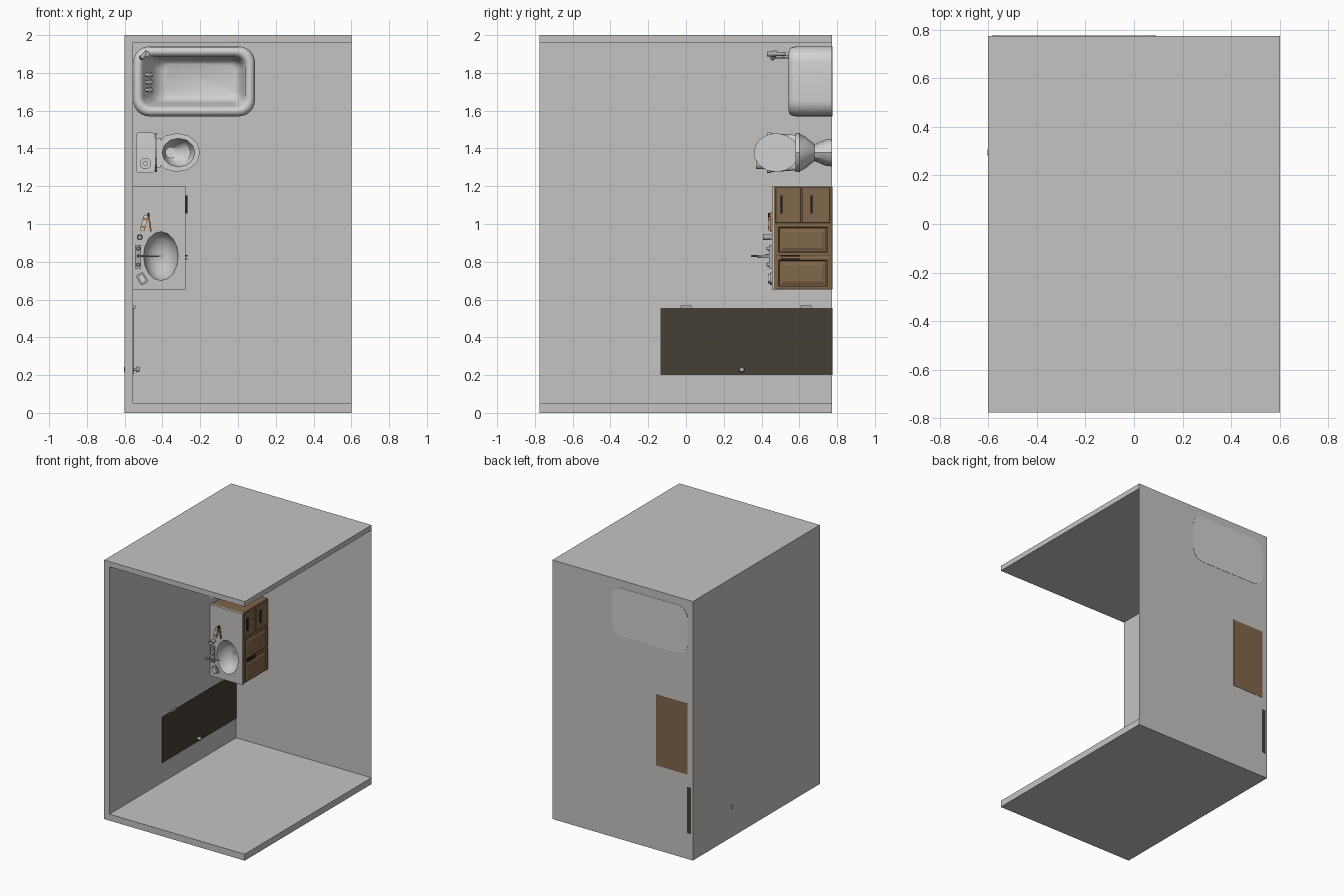
import bpy, math
from mathutils import Vector, Matrix

# Room is built upright (x, y along wall, z height), then laid on its back
LAY = Matrix.Translation((0, 0.77, 0)) @ Matrix.Rotation(math.radians(90), 4, 'X')


def material(name, rgb):
    m = bpy.data.materials.new(name)
    m.diffuse_color = (*rgb, 1)
    return m


WALL = material("warm grey", (0.56, 0.55, 0.535))
WHITE = material("porcelain", (0.64, 0.64, 0.64))
WOOD = material("cabinet wood", (0.22, 0.135, 0.07))
DOOR = material("dark door", (0.06, 0.05, 0.037))
METAL = material("metal", (0.42, 0.42, 0.42))
BLACK = material("black", (0.015, 0.015, 0.015))
ORANGE = material("orange", (0.5, 0.2, 0.07))


def loft(name, rings, mat, smooth=None, start=True, end=True):
    n = len(rings[0])
    verts = [LAY @ Vector(p) for r in rings for p in r]
    faces = [(k * n + i, k * n + (i + 1) % n, (k + 1) * n + (i + 1) % n, (k + 1) * n + i)
             for k in range(len(rings) - 1) for i in range(n)]
    if start:
        faces.append(tuple(reversed(range(n))))
    if end:
        faces.append(tuple(range((len(rings) - 1) * n, len(rings) * n)))
    me = bpy.data.meshes.new(name)
    me.from_pydata(verts, [], faces)
    me.materials.append(mat)
    ob = bpy.data.objects.new(name, me)
    bpy.context.collection.objects.link(ob)
    if smooth:
        bpy.ops.object.select_all(action='DESELECT')
        ob.select_set(True)
        bpy.context.view_layer.objects.active = ob
        bpy.ops.object.shade_smooth_by_angle(angle=math.radians(smooth))
    return ob


def rect(x0, x1, y0, y1, z):
    return [(x0, y0, z), (x1, y0, z), (x1, y1, z), (x0, y1, z)]


def box(name, x0, x1, y0, y1, z0, z1, mat):
    return loft(name, [rect(x0, x1, y0, y1, z0), rect(x0, x1, y0, y1, z1)], mat)


def rounded(x0, x1, y0, y1, r, z, n=6):
    pts = []
    for k, (cx, cy) in enumerate([(x1 - r, y1 - r), (x0 + r, y1 - r), (x0 + r, y0 + r), (x1 - r, y0 + r)]):
        for i in range(n + 1):
            a = math.pi / 2 * (k + i / n)
            pts.append((cx + r * math.cos(a), cy + r * math.sin(a), z))
    return pts


def oval(cx, cy, rx, ry, z, n=16):
    return [(cx + rx * math.cos(2 * math.pi * i / n), cy + ry * math.sin(2 * math.pi * i / n), z)
            for i in range(n)]


def squared(cx, cy, hx, hy, z, n=16):
    pts = []
    for i in range(n):
        c, s = math.cos(2 * math.pi * i / n), math.sin(2 * math.pi * i / n)
        m = max(abs(c), abs(s))
        pts.append((cx + hx * c / m, cy + hy * s / m, z))
    return pts


def tube(name, p, q, r1, r2, mat, n=12):
    p, q = Vector(p), Vector(q)
    rot = (q - p).to_track_quat('Z', 'Y')
    ring = lambda o, r: [o + rot @ Vector((r * math.cos(2 * math.pi * i / n), r * math.sin(2 * math.pi * i / n), 0))
                         for i in range(n)]
    return loft(name, [ring(p, r1), ring(q, r2)], mat, 40)


def turned(name, cx, cy, hx, hy, z0, z1, deg, mat):
    a = math.radians(deg)
    rings = [[(cx + x * math.cos(a) - y * math.sin(a), cy + x * math.sin(a) + y * math.cos(a), z)
              for x, y, _ in rounded(-hx, hx, -hy, hy, min(hx, hy) * 0.4, 0, 3)] for z in (z0, z1)]
    return loft(name, rings, mat)


# Shell: floor and three walls
box("floor", -0.6, 0.6, 0, 2, -0.003, 0, WALL)
box("left_wall", -0.6, -0.555, 0, 2, 0, 1.545, WALL)
box("lower_wall", -0.555, 0.6, 0, 0.05, 0, 1.545, WALL)
box("upper_wall", -0.555, 0.6, 1.96, 2, 0, 1.545, WALL)

# Door with hinges and knobs
box("door", -0.585, -0.552, 0.2, 0.555, -0.005, 0.905, DOOR)
for h in (0.135, 0.77):
    box("hinge", -0.556, -0.543, 0.553, 0.568, h - 0.03, h + 0.03, METAL)
tube("knob_spindle", (-0.602, 0.23, 0.475), (-0.53, 0.23, 0.475), 0.008, 0.008, METAL)
tube("knob", (-0.538, 0.23, 0.475), (-0.522, 0.23, 0.475), 0.016, 0.012, METAL)
tube("outer_knob", (-0.604, 0.23, 0.475), (-0.598, 0.23, 0.475), 0.014, 0.014, METAL)

# Bathtub
def tub_ring(d, z):
    return rounded(-0.555 + d, 0.09 - d, 1.57 + d, 1.94 - d, 0.085 - d * 0.6, z)

loft("bathtub", [tub_ring(0, -0.005), tub_ring(0, 0.19), tub_ring(0.004, 0.21), tub_ring(0.014, 0.223),
                 tub_ring(0.028, 0.227), tub_ring(0.042, 0.222), tub_ring(0.052, 0.205),
                 rounded(-0.46, 0.02, 1.64, 1.873, 0.05, 0.11),
                 rounded(-0.425, 0.005, 1.655, 1.865, 0.045, 0.055),
                 rounded(-0.39, -0.02, 1.675, 1.845, 0.04, 0.04)], WHITE, 60)
for y in (1.71, 1.75, 1.79):
    tube("bath_tap", (-0.505, y, 0.17), (-0.45, y, 0.175), 0.008, 0.01, METAL)
    tube("bath_tap_handle", (-0.465, y - 0.014, 0.178), (-0.465, y + 0.014, 0.178), 0.006, 0.006, METAL)
# Hand shower standing on the rim
tube("shower_stem", (-0.515, 1.885, 0.22), (-0.515, 1.885, 0.32), 0.008, 0.008, METAL)
tube("shower_grip", (-0.515, 1.875, 0.315), (-0.48, 1.91, 0.295), 0.012, 0.014, METAL)
tube("shower_head", (-0.48, 1.9, 0.24), (-0.48, 1.9, 0.34), 0.009, 0.014, METAL)

# Toilet: bowl, tank, raised lid, paper roll
C = (-0.322, 1.378)
loft("toilet_bowl", [oval(-0.37, C[1], 0.11, 0.073, 0, 12), oval(-0.37, C[1], 0.1, 0.07, 0.03, 12),
                     oval(-0.36, C[1], 0.085, 0.045, 0.09, 12), oval(-0.33, C[1], 0.115, 0.085, 0.14, 12),
                     oval(*C, 0.12, 0.098, 0.165, 12), oval(*C, 0.122, 0.103, 0.168, 12),
                     oval(*C, 0.122, 0.103, 0.19, 12), oval(-0.315, C[1], 0.087, 0.076, 0.19, 12),
                     oval(-0.32, C[1], 0.07, 0.06, 0.13, 12), oval(-0.355, C[1], 0.03, 0.03, 0.09, 12)],
     WHITE, 35)
box("bowl_hinge_block", -0.45, -0.41, 1.30, 1.455, 0.14, 0.188, WHITE)
loft("toilet_tank", [rounded(-0.535, -0.45, 1.285, 1.47, 0.02, 0.165),
                     rounded(-0.538, -0.443, 1.275, 1.48, 0.02, 0.32),
                     rounded(-0.541, -0.44, 1.27, 1.485, 0.02, 0.32),
                     rounded(-0.541, -0.44, 1.27, 1.485, 0.02, 0.34)], WHITE, 35)
loft("toilet_lid", [[(x, y, z) for y, z, _ in oval(C[1], 0.292, 0.103, 0.12, 0, 14)]
                    for x in (-0.439, -0.429)], WHITE)
loft("paper_roll", [oval(-0.49, 1.32, r, r, z, 16) for r, z in
                    ((0.03, 0.34), (0.03, 0.4), (0.01, 0.4), (0.01, 0.345))], WHITE, 40)

# Vanity carcass and counter with sunken oval basin
loft("cabinet", [rect(-0.555, -0.286, 0.652, 1.198, z) for z in (-0.005, 0.306)], WOOD, end=False)
mid = (-0.4175, 0.925, 0.1385, 0.275)
S = (-0.408, 0.83)
loft("counter_and_sink", [squared(*mid, 0.303), squared(*mid, 0.316), oval(*S, 0.092, 0.13, 0.316),
                          oval(*S, 0.085, 0.12, 0.285), oval(*S, 0.065, 0.092, 0.25),
                          oval(*S, 0.03, 0.04, 0.232)], WALL, 40, start=False)
box("counter_underside", -0.555, -0.28, 0.65, 0.655, 0.303, 0.305, WALL)
tube("sink_drain", (*S, 0.231), (*S, 0.236), 0.012, 0.012, METAL)


def front(name, y0, y1, z0, z1, steps):
    rings = [[(x, y0 + d, z0 + d), (x, y1 - d, z0 + d), (x, y1 - d, z1 - d), (x, y0 + d, z1 - d)]
             for x, d in steps]
    return loft(name, rings, WOOD)


# Raised-panel doors, flat drawers, handles
PANEL = [(-0.287, 0), (-0.279, 0), (-0.277, 0.003), (-0.277, 0.014), (-0.285, 0.02), (-0.285, 0.026), (-0.279, 0.04)]
FLAT = [(-0.287, 0), (-0.279, 0), (-0.277, 0.002)]
for y0, y1, hy in ((0.656, 0.824, 0.815), (0.834, 0.998, 0.832)):
    front("cabinet_door", y0, y1, 0.008, 0.294, PANEL)
    box("door_handle", -0.278, -0.268, hy - 0.003, hy + 0.003, 0.17, 0.27, BLACK)
for z0, z1, hz in ((0.008, 0.157, 0.105), (0.162, 0.296, 0.265)):
    front("drawer", 1.005, 1.194, z0, z1, FLAT)
    box("drawer_handle", -0.278, -0.267, 1.055, 1.15, hz - 0.005, hz + 0.005, BLACK)

# Sink faucet
box("faucet_base", -0.545, -0.513, 0.765, 0.89, 0.316, 0.33, METAL)
tube("faucet_post", (-0.528, 0.83, 0.325), (-0.522, 0.83, 0.425), 0.008, 0.005, METAL)
tube("faucet_spout", (-0.528, 0.83, 0.42), (-0.42, 0.83, 0.39), 0.005, 0.004, METAL)
for y in (0.785, 0.87):
    tube("faucet_handle", (-0.528, y, 0.328), (-0.528, y, 0.345), 0.01, 0.008, METAL)

# Counter items: soap on dish, cup, toothpaste, brush
turned("soap_dish", -0.508, 0.71, 0.022, 0.03, 0.316, 0.324, 30, METAL)
turned("soap", -0.508, 0.71, 0.015, 0.022, 0.324, 0.336, 30, WHITE)
loft("cup", [oval(-0.52, 0.93, r, r, z, 12) for r, z in
             ((0.013, 0.316), (0.016, 0.362), (0.013, 0.362), (0.011, 0.32))], METAL, 40)
turned("toothpaste", -0.497, 1.005, 0.012, 0.042, 0.316, 0.334, -15, WHITE)
for t in (-0.022, 0.022):
    turned("toothpaste_stripe", -0.497 + t * 0.26, 1.005 + t * 0.97, 0.0125, 0.007, 0.316, 0.335, -15, ORANGE)
turned("toothbrush", -0.468, 1.01, 0.004, 0.05, 0.316, 0.325, 8, ORANGE)
turned("brush_bristles", -0.474, 1.048, 0.005, 0.01, 0.325, 0.335, 8, BLACK)
